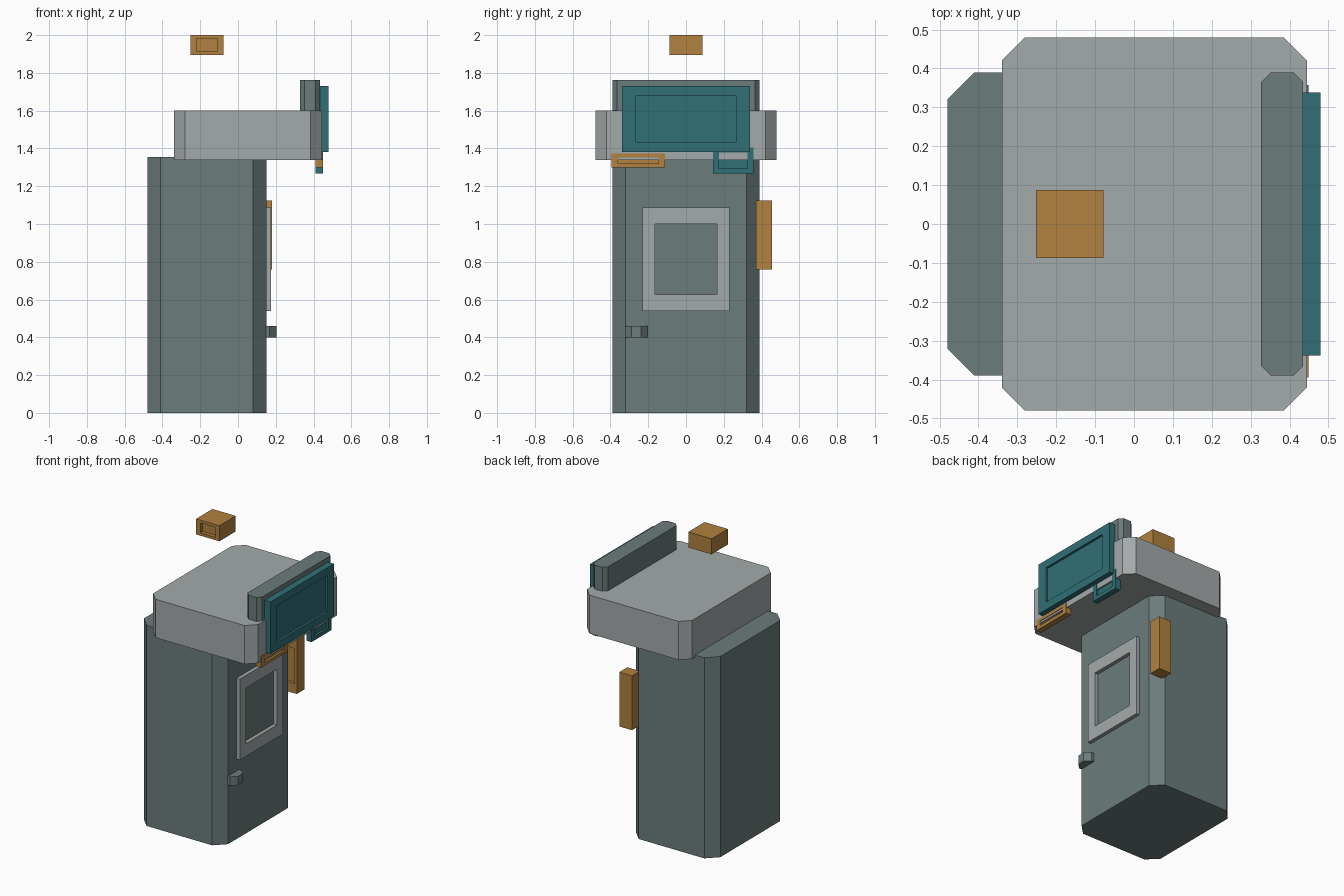
import bpy, bmesh

if "Cube" in bpy.data.objects:
    bpy.data.objects.remove(bpy.data.objects["Cube"])


def material(name, rgb):
    m = bpy.data.materials.new(name)
    m.diffuse_color = (*rgb, 1)
    m.use_nodes = True
    m.node_tree.nodes["Principled BSDF"].inputs["Base Color"].default_value = m.diffuse_color
    return m


SLATE = material("slate", (0.15, 0.20, 0.20))
LIGHT = material("light_grey", (0.37, 0.40, 0.40))
TEAL = material("teal", (0.03, 0.16, 0.18))
ORANGE = material("orange", (0.44, 0.22, 0.05))


def finish(bm, name, mat):
    bmesh.ops.recalc_face_normals(bm, faces=bm.faces)
    me = bpy.data.meshes.new(name)
    bm.to_mesh(me)
    bm.free()
    me.materials.append(mat)
    ob = bpy.data.objects.new(name, me)
    bpy.context.collection.objects.link(ob)
    return ob


def chamfered_prism(name, x, y, z, c, mat):
    """Upright block whose four vertical corners are cut by c."""
    (x0, x1), (y0, y1) = x, y
    outline = [(x0 + c, y0), (x1 - c, y0), (x1, y0 + c), (x1, y1 - c),
               (x1 - c, y1), (x0 + c, y1), (x0, y1 - c), (x0, y0 + c)]
    bm = bmesh.new()
    base = bm.faces.new([bm.verts.new((px, py, z[0])) for px, py in outline])
    top = bmesh.ops.extrude_face_region(bm, geom=[base], use_keep_orig=True)["geom"]
    bmesh.ops.translate(bm, vec=(0, 0, z[1] - z[0]),
                        verts=[g for g in top if isinstance(g, bmesh.types.BMVert)])
    return finish(bm, name, mat)


def recessed_box(name, x, y, z, axis, sign, margins, depth, mat):
    """Box with a rectangular recess in the face pointing along sign * axis."""
    lims = (x, y, z)
    bm = bmesh.new()
    bmesh.ops.create_cube(bm, size=1)
    for v in bm.verts:
        v.co = [lims[i][v.co[i] > 0] for i in range(3)]
    bm.normal_update()
    face = max(bm.faces, key=lambda f: f.calc_center_median()[axis] * sign)
    bmesh.ops.inset_region(bm, faces=[face], thickness=min(margins))
    # set the recess border from the two in-plane margins
    plane = [i for i in range(3) if i != axis]
    for v in face.verts:
        for i, m in zip(plane, margins):
            lo, hi = lims[i]
            v.co[i] = lo + m if v.co[i] < (lo + hi) / 2 else hi - m
    floor = bmesh.ops.extrude_discrete_faces(bm, faces=[face])["faces"][0]
    for v in floor.verts:
        v.co[axis] -= sign * depth
    return finish(bm, name, mat)


# Main masses
chamfered_prism("body", (-0.48, 0.15), (-0.39, 0.39), (0, 1.355), 0.07, SLATE)
chamfered_prism("head", (-0.34, 0.445), (-0.48, 0.48), (1.34, 1.60), 0.06, LIGHT)
chamfered_prism("top_bar", (0.327, 0.435), (-0.39, 0.39), (1.60, 1.762), 0.025, SLATE)

# Door handle
chamfered_prism("handle", (0.10, 0.203), (-0.323, -0.203), (0.40, 0.46), 0.035, SLATE)

# Parts on the +x side
recessed_box("screen", (0.43, 0.48), (-0.338, 0.338), (1.38, 1.73),
             0, 1, (0.07, 0.053), 0.015, TEAL)
recessed_box("window_frame", (0.14, 0.175), (-0.23, 0.23), (0.54, 1.087),
             0, 1, (0.066, 0.086), 0.03, LIGHT)
recessed_box("card_slot", (0.41, 0.449), (-0.395, -0.11), (1.30, 1.374),
             0, 1, (0.036, 0.021), 0.015, ORANGE)
recessed_box("small_panel", (0.41, 0.449), (0.143, 0.358), (1.267, 1.405),
             0, 1, (0.033, 0.026), 0.015, TEAL)

# Orange boxes with a recess facing the front
recessed_box("side_box", (0.085, 0.18), (0.37, 0.455), (0.758, 1.125),
             1, -1, (0.017, 0.065), 0.02, ORANGE)
recessed_box("floating_box", (-0.252, -0.078), (-0.087, 0.087), (1.895, 2.0),
             1, -1, (0.031, 0.019), 0.025, ORANGE)
